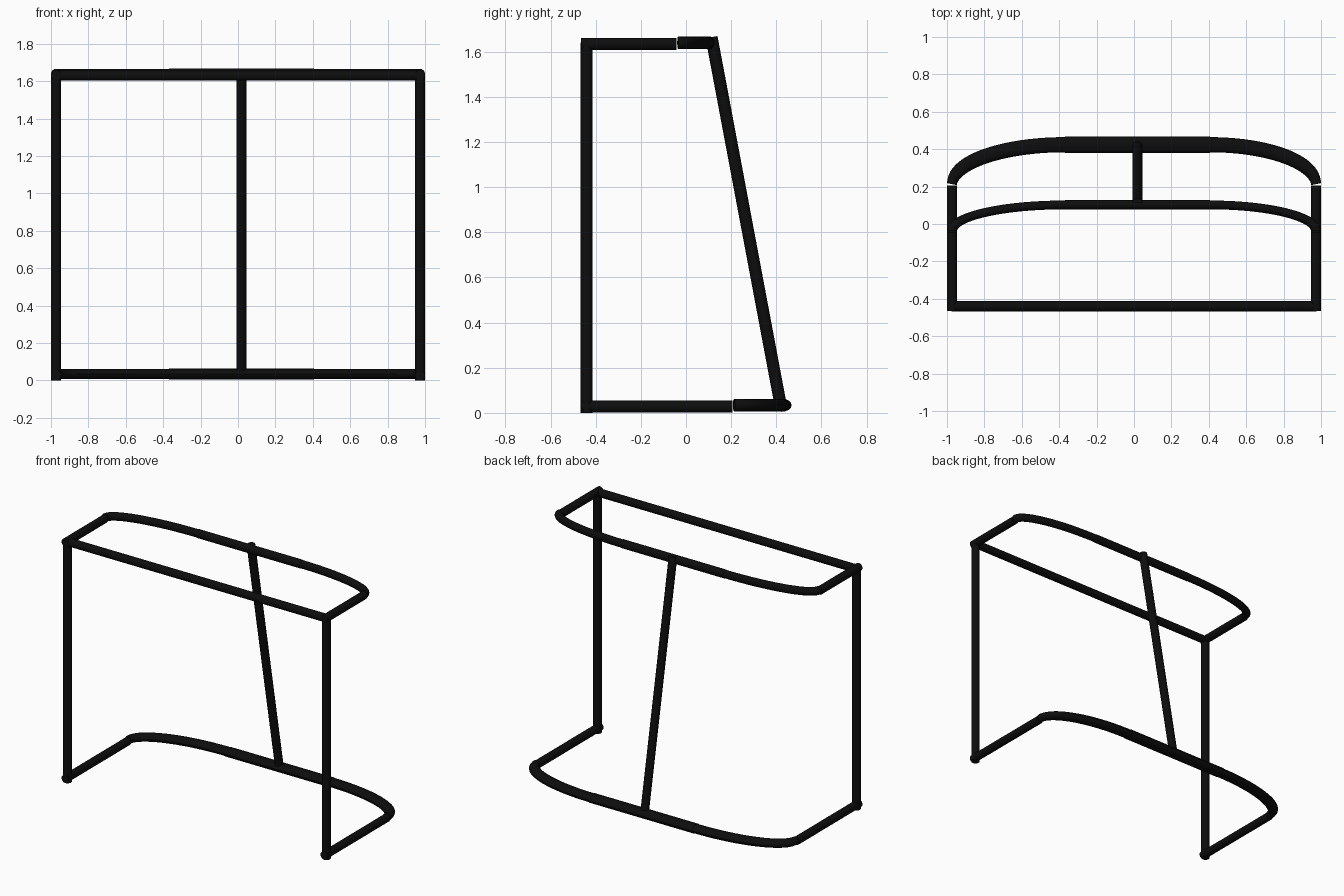
import bpy
from math import cos, sin, pi

if "Cube" in bpy.data.objects:
    bpy.data.objects.remove(bpy.data.objects["Cube"])

R = 0.027
black = bpy.data.materials.new("black_paint")
black.diffuse_color = (0.004, 0.004, 0.004, 1)
black.use_nodes = True
black.node_tree.nodes["Principled BSDF"].inputs["Base Color"].default_value = black.diffuse_color


def tube(name, pts, r=R, y_scale=1.0):
    """Round capped tube along a path; y_scale flattens or widens the section."""
    cu = bpy.data.curves.new(name, 'CURVE')
    cu.dimensions = '3D'
    cu.bevel_depth = r
    cu.bevel_resolution = 6
    cu.use_fill_caps = True
    sp = cu.splines.new('POLY')
    sp.points.add(len(pts) - 1)
    for p, (x, y, z) in zip(sp.points, pts):
        p.co = (x, y / y_scale, z, 1)
    ob = bpy.data.objects.new(name, cu)
    bpy.context.collection.objects.link(ob)
    ob.scale.y = y_scale
    bpy.ops.object.select_all(action='DESELECT')
    ob.select_set(True)
    bpy.context.view_layer.objects.active = ob
    bpy.ops.object.convert(target='MESH')
    ob = bpy.context.object
    bpy.ops.object.transform_apply(location=False, rotation=False, scale=True)
    bpy.ops.object.shade_smooth_by_angle()
    ob.data.materials.clear()
    ob.data.materials.append(black)
    return ob


X, YF = 0.973, -0.44
MID, HALF = 0.018, 0.388        # straight middle of the rear bars

# front posts and crossbar
for s, side in ((-1, "left"), (1, "right")):
    tube(f"{side}_post", [(s * X, YF, 0), (s * X, YF, 1.64)])
tube("front_crossbar", [(-X, YF, 1.63), (X, YF, 1.63)])

# side rails, rear corner bends and rear bars at both levels
for level, z, y0, y1, ys in (("lower", 0.028, 0.213, 0.424, 1.5),
                             ("upper", 1.633, -0.036, 0.102, 0.87)):
    zr = z + 0.006
    for s, side in ((-1, "left"), (1, "right")):
        tube(f"{level}_{side}_rail", [(s * X, YF - 0.026, z), (s * X, y0 - 0.006, z)])
        xe = MID + s * HALF
        a = s * X - xe
        arc = [(xe + a * cos(t), y0 + (y1 - y0) * sin(t), zr)
               for t in (i * pi / 48 for i in range(25))]
        tube(f"{level}_{side}_bend", arc, R, ys)
    tube(f"{level}_rear_bar", [(MID - HALF, y1, zr), (MID + HALF, y1, zr)], 0.029, ys)

# leaning rear strut
tube("rear_strut", [(MID, 0.42, 0.03), (MID, 0.113, 1.664)])
